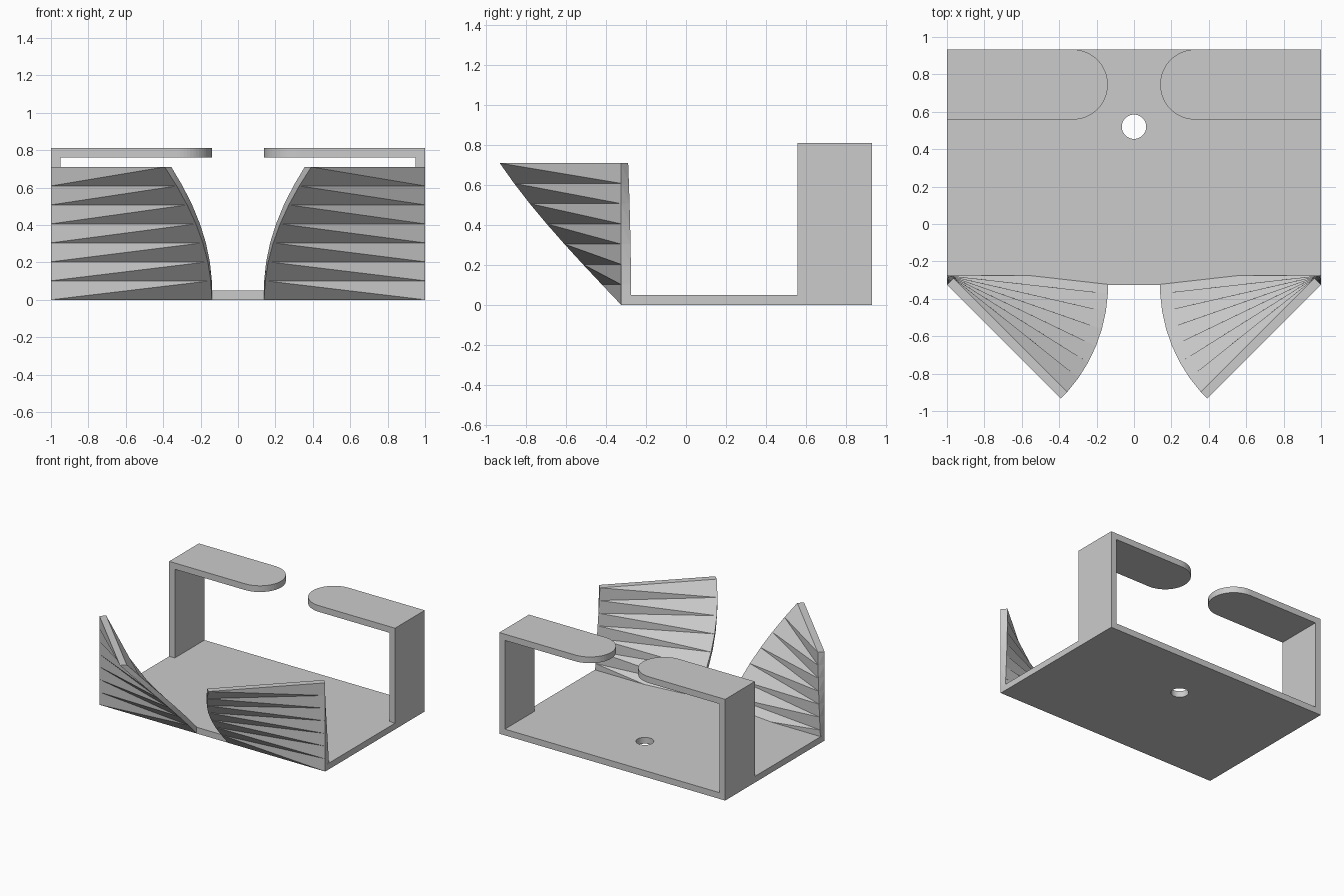
import bpy
import bmesh
from math import cos, sin, pi
from mathutils import Matrix, Vector

cube = bpy.data.objects.get("Cube")
if cube:
    bpy.data.objects.remove(cube)

FRONT, BACK = -0.325, 0.933
THICK = 0.05
GAP = 0.14            # half gap between the two wings and the two tabs
HEIGHT = 0.81         # top of the rear brackets
TAB_FRONT = 0.558

grey = bpy.data.materials.new("plain grey")
grey.use_nodes = True
colour = (0.6, 0.6, 0.6, 1)
grey.diffuse_color = colour
grey.node_tree.nodes["Principled BSDF"].inputs["Base Color"].default_value = colour


def finish(name, bm):
    bmesh.ops.recalc_face_normals(bm, faces=bm.faces)
    mesh = bpy.data.meshes.new(name)
    bm.to_mesh(mesh)
    bm.free()
    mesh.materials.append(grey)
    obj = bpy.data.objects.new(name, mesh)
    bpy.context.collection.objects.link(obj)
    return obj


def prism(name, outline, z0, z1):
    """Extrude a flat outline from z0 up to z1."""
    bm = bmesh.new()
    face = bm.faces.new([bm.verts.new((x, y, z0)) for x, y in outline])
    top = bmesh.ops.extrude_face_region(bm, geom=[face])["geom"]
    verts = [v for v in top if isinstance(v, bmesh.types.BMVert)]
    bmesh.ops.translate(bm, verts=verts, vec=(0, 0, z1 - z0))
    return finish(name, bm)


def rectangle(x0, x1, y0, y1):
    return [(x0, y0), (x1, y0), (x1, y1), (x0, y1)]


def arc(cx, cy, r, a0, a1, n):
    return [(cx + r * cos(a0 + (a1 - a0) * i / n),
             cy + r * sin(a0 + (a1 - a0) * i / n)) for i in range(n + 1)]


def twisted_wing(name, side, slices=7, top=0.71):
    """Thin bar twisted an eighth turn about its outer front corner."""
    length = 1 - GAP
    bar = [Vector(p) for p in ((0, 0, 0), (-length, 0, 0),
                               (-length, THICK, 0), (0, THICK, 0))]
    bm = bmesh.new()
    rings = []
    for i in range(slices + 1):
        turn = Matrix.Rotation(pi / 4 * i / slices, 3, 'Z')
        ring = []
        for corner in bar:
            p = turn @ corner + Vector((1, FRONT, top * i / slices))
            ring.append(bm.verts.new((side * p.x, p.y, p.z)))
        rings.append(ring)
    for low, high in zip(rings, rings[1:]):
        for a in range(4):
            b = (a + 1) % 4
            bm.faces.new((low[a], low[b], high[b]))
            bm.faces.new((low[a], high[b], high[a]))
    bm.faces.new(rings[0])
    bm.faces.new(rings[-1])
    return finish(name, bm)


# Base plate with a round screw hole
base = prism("base_plate", rectangle(-1, 1, FRONT, BACK), 0, THICK)
cutter = prism("hole_cutter", arc(0, 0.52, 0.065, 0, 2 * pi, 48)[:-1], -THICK, 2 * THICK)
cutter.hide_render = True
hole = base.modifiers.new("screw_hole", 'BOOLEAN')
hole.operation = 'DIFFERENCE'
hole.solver = 'EXACT'
hole.object = cutter
bpy.context.view_layer.objects.active = base
bpy.ops.object.modifier_apply(modifier=hole.name)
bpy.data.objects.remove(cutter)

for label, side in (("left", 1), ("right", -1)):
    # Rear upright
    prism(label + "_upright",
          rectangle(side * (1 - THICK), side, TAB_FRONT, BACK), THICK, HEIGHT - THICK)

    # Overhanging tab with a round end
    radius = (BACK - TAB_FRONT) / 2
    middle = (BACK + TAB_FRONT) / 2
    tip = arc(GAP + radius, middle, radius, pi / 2, 3 * pi / 2, 32)
    outline = [(1, BACK)] + tip + [(1, TAB_FRONT)]
    prism(label + "_tab", [(side * x, y) for x, y in outline], HEIGHT - THICK, HEIGHT)

    # Front wing
    twisted_wing(label + "_front_wing", side)
